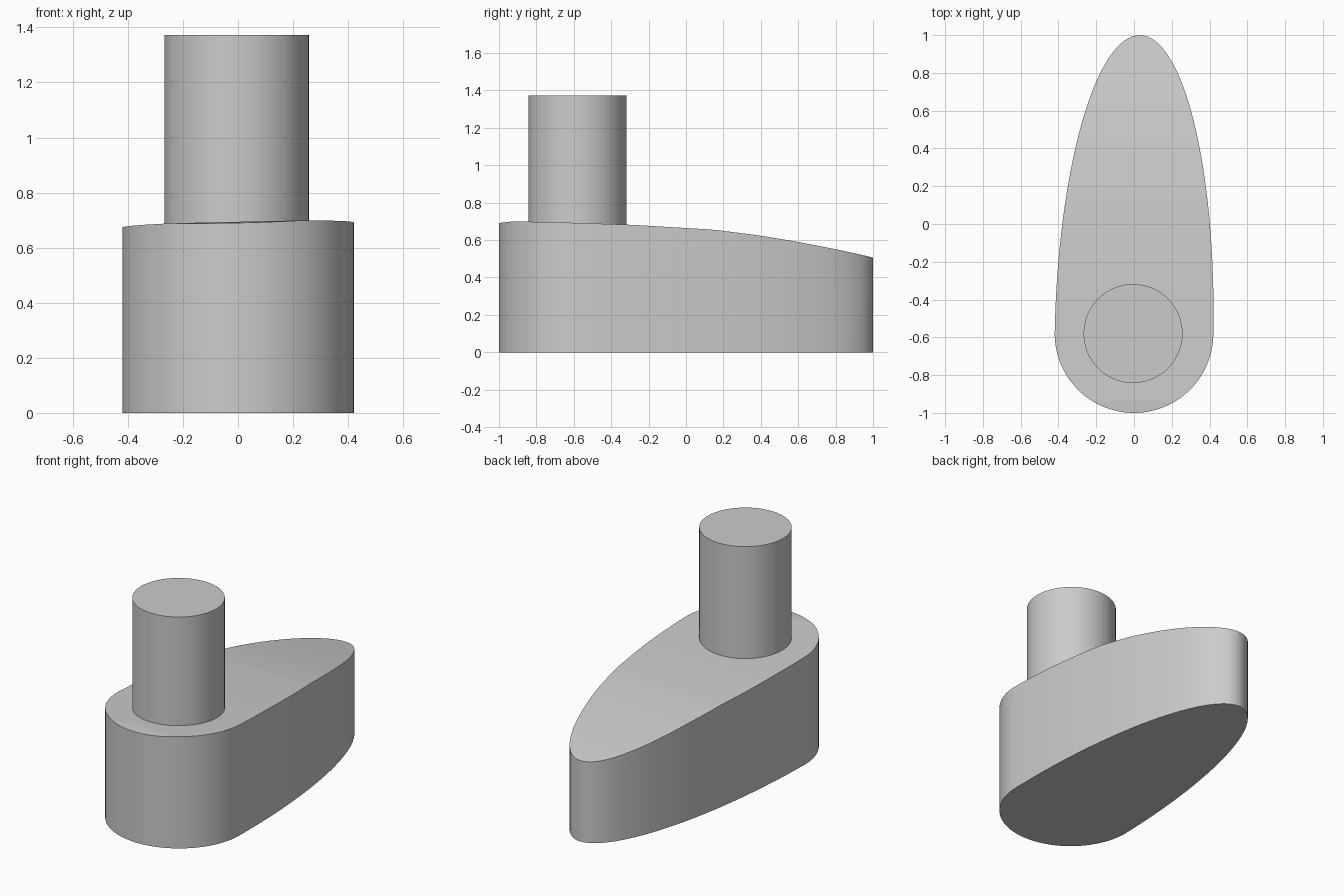
import bpy, bmesh, math

cube = bpy.data.objects.get("Cube")
if cube:
    bpy.data.objects.remove(cube, do_unlink=True)

grey = bpy.data.materials.new("plain grey")
grey.use_nodes = True
colour = (0.6, 0.6, 0.6, 1)
grey.diffuse_color = colour
grey.node_tree.nodes["Principled BSDF"].inputs["Base Color"].default_value = colour

HALF_WIDTH = 0.42
CENTRE_Y = -0.58
# Height of the lever's upper face along its length
HEIGHTS = [(-1, 0.69), (-0.93, 0.694), (-0.6, 0.683), (-0.3, 0.673), (0.15, 0.647),
           (0.4, 0.616), (0.6, 0.583), (0.8, 0.546), (1, 0.505)]


def height(x, y):
    for (y0, z0), (y1, z1) in zip(HEIGHTS, HEIGHTS[1:]):
        if y <= y1 + 1e-6:
            return z0 + (z1 - z0) * (y - y0) / (y1 - y0) + 0.022 * x
    return HEIGHTS[-1][1] + 0.022 * x


def finish(obj):
    obj.data.materials.append(grey)
    bpy.ops.object.select_all(action='DESELECT')
    bpy.context.view_layer.objects.active = obj
    obj.select_set(True)
    bpy.ops.object.shade_smooth_by_angle(angle=math.radians(30))


# Lever body: round front joined to a long half ellipse, slightly skewed
STEPS = 64
outline = []
for i in range(STEPS * 2):
    a = math.pi * i / STEPS
    s = math.sin(a)
    back = max(s, 0)
    outline.append((HALF_WIDTH * math.cos(a) + 0.03 * back,
                    CENTRE_Y + s * (1.58 if s > 0 else 0.42)))

bm = bmesh.new()
n = len(outline)
low = [bm.verts.new((x, y, 0)) for x, y in outline]
high = [bm.verts.new((x, y, height(x, y))) for x, y in outline]
bm.faces.new(low[::-1])
for i in range(n):
    j = (i + 1) % n
    bm.faces.new((low[i], low[j], high[j], high[i]))

# Upper face in strips between matching points of both edges
for start in (0, STEPS):
    half = [high[(start + i) % n] for i in range(STEPS + 1)]
    for i in range(STEPS // 2):
        strip = [half[i], half[i + 1], half[STEPS - i - 1], half[STEPS - i]]
        bm.faces.new(list(dict.fromkeys(strip)))
bmesh.ops.recalc_face_normals(bm, faces=bm.faces)
mesh = bpy.data.meshes.new("lever_body")
bm.to_mesh(mesh)
bm.free()
body = bpy.data.objects.new("lever_body", mesh)
bpy.context.collection.objects.link(body)
finish(body)

# Upright round post, sunk a little into the body
BOTTOM, TOP = 0.64, 1.372
bpy.ops.mesh.primitive_cylinder_add(vertices=64, radius=0.262, depth=TOP - BOTTOM,
                                    location=(-0.005, CENTRE_Y, (TOP + BOTTOM) / 2))
post = bpy.context.object
post.name = "post"
finish(post)
